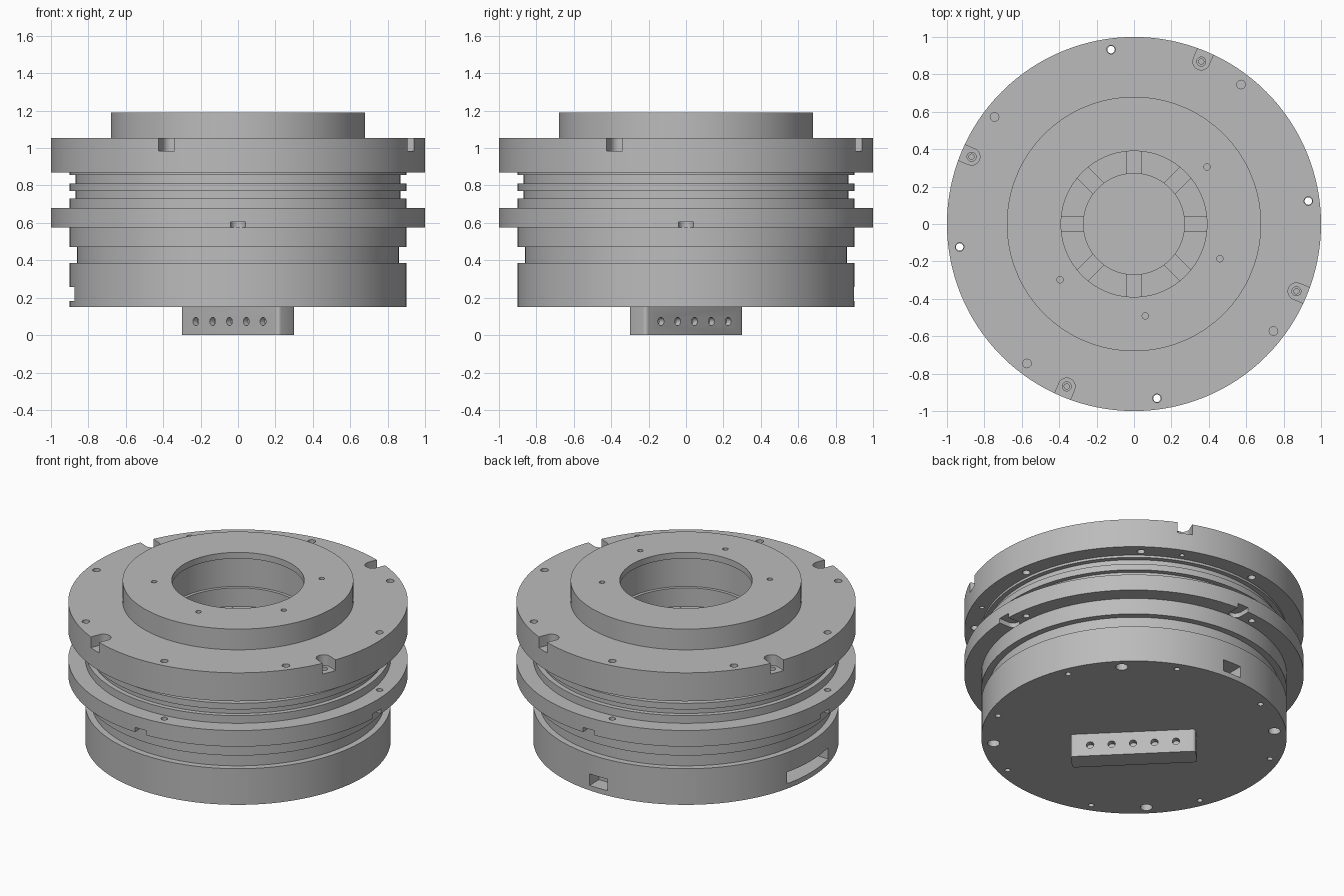
import bpy, bmesh
from math import radians, cos, sin, pi
from mathutils import Matrix

if "Cube" in bpy.data.objects:
    bpy.data.objects.remove(bpy.data.objects["Cube"])

metal = bpy.data.materials.new("machined grey")
metal.use_nodes = True
GREY = (0.5, 0.5, 0.5, 1)
metal.diffuse_color = GREY
metal.node_tree.nodes["Principled BSDF"].inputs["Base Color"].default_value = GREY


def add_object(name, bm):
    bmesh.ops.recalc_face_normals(bm, faces=bm.faces)
    mesh = bpy.data.meshes.new(name)
    bm.to_mesh(mesh)
    bm.free()
    mesh.materials.append(metal)
    ob = bpy.data.objects.new(name, mesh)
    bpy.context.collection.objects.link(ob)
    return ob


def lathe(name, profile, steps=128):
    """Spin a closed (radius, height) outline around z."""
    bm = bmesh.new()
    verts = [bm.verts.new((r, 0, z)) for r, z in profile]
    edges = [bm.edges.new((v, verts[(i + 1) % len(verts)])) for i, v in enumerate(verts)]
    bmesh.ops.spin(bm, geom=verts + edges, axis=(0, 0, 1), cent=(0, 0, 0),
                   angle=2 * pi, steps=steps, use_merge=True)
    bmesh.ops.remove_doubles(bm, verts=bm.verts, dist=0.0001)
    bmesh.ops.dissolve_degenerate(bm, edges=bm.edges, dist=0.0001)
    return add_object(name, bm)


def polar(angle, radius, z):
    return Matrix.Rotation(radians(angle), 4, "Z") @ Matrix.Translation((radius, 0, z))


def drill(bm, angle, radius, z0, z1, size):
    bmesh.ops.create_cone(bm, cap_ends=True, segments=20, radius1=size, radius2=size,
                          depth=z1 - z0, matrix=polar(angle, radius, (z0 + z1) / 2))


def box(bm, angle, radius, z, size):
    bmesh.ops.create_cube(bm, size=1, matrix=polar(angle, radius, z) @ Matrix.Diagonal((*size, 1)))


def u_slot(bm, angle, radius, z0, z1, half):
    """Radial slot with a round inner end, open at the rim."""
    outline = [(radius + half * cos(radians(a)), half * sin(radians(a))) for a in range(90, 271, 15)]
    outline += [(1.1, -half), (1.1, half)]
    low = [bm.verts.new(polar(angle, 0, 0) @ Matrix.Translation((x, y, z0)) @ Matrix().translation)
           for x, y in outline]
    face = bm.faces.new(low)
    top = bmesh.ops.extrude_face_region(bm, geom=[face])["geom"]
    bmesh.ops.translate(bm, vec=(0, 0, z1 - z0), verts=[g for g in top if isinstance(g, bmesh.types.BMVert)])


def cut(ob, bm):
    cutter = add_object("cutter", bm)
    cutter.hide_render = True
    mod = ob.modifiers.new("cut", "BOOLEAN")
    mod.operation, mod.solver, mod.object, mod.use_self = "DIFFERENCE", "EXACT", cutter, True
    bpy.context.view_layer.objects.active = ob
    bpy.ops.object.modifier_apply(modifier=mod.name)
    bpy.data.objects.remove(cutter)


# Lower housing with a groove and a closed floor
housing = lathe("lower_housing", [(0, .15), (.9, .15), (.9, .385), (.86, .385), (.86, .47), (.9, .47),
                                  (.9, .575), (.27, .575), (.27, .3), (0, .3)])
bm = bmesh.new()
for k in range(4):
    drill(bm, 45 + 90 * k, .83, .1, .25, .036)
for k in range(8):
    drill(bm, 22.5 + 45 * k, .84, .1, .25, .017)
box(bm, 90, .88, .22, (.16, .13, .075))
box(bm, 180, .88, .22, (.22, .42, .075))
cut(housing, bm)

# Middle flange with rim notches underneath
mid = lathe("middle_flange", [(.27, .575), (1, .575), (1, .68), (.27, .68)])
bm = bmesh.new()
for k in range(4):
    u_slot(bm, 90 * k, .93, .5, .605, .04)
    drill(bm, 7.5 + 90 * k, .94, .5, .8, .02)
cut(mid, bm)

# Ribbed neck holding the slotted inner ring
neck = lathe("ribbed_neck", [(.27, .68), (.9, .68), (.9, .73), (.87, .73), (.87, .77), (.9, .77), (.9, .81),
                             (.87, .81), (.87, .855), (.9, .855), (.9, .87), (.41, .87), (.41, .83), (.27, .83)])
bm = bmesh.new()
for k in range(8):
    box(bm, 45 * k, .32, .83, (.14, .08, .06))
cut(neck, bm)

# Top flange with rim pockets and bolt holes
flange = lathe("top_flange", [(.41, .87), (1, .87), (1, 1.055), (.43, 1.055), (.43, .95), (.41, .95)])
bm = bmesh.new()
for k in range(4):
    u_slot(bm, 67.5 + 90 * k, .94, .985, 1.2, .045)
for k in range(8):
    drill(bm, 7.5 + 45 * k, .94, .8, 1.2, .023)
cut(flange, bm)
for size, depth in ((.024, .96), (.014, .8)):
    bm = bmesh.new()
    for k in range(4):
        drill(bm, 67.5 + 90 * k, .94, depth, 1.02, size)
    cut(flange, bm)

# Raised hub with an undercut lip around the bore
hub = lathe("hub", [(.43, 1.055), (.68, 1.055), (.68, 1.19), (.39, 1.19), (.39, 1.15), (.43, 1.15)])
bm = bmesh.new()
for angle in (38, 217, 277, 338):
    drill(bm, angle, .495, 1.1, 1.3, .017)
cut(hub, bm)

# Connector block under the housing, set diagonally, with side sockets
bm = bmesh.new()
bmesh.ops.create_cube(bm, size=1, matrix=Matrix.Translation((0, 0, .075)) @ Matrix.Diagonal((.74, .13, .15, 1)))
upright = [e for e in bm.edges if abs(e.verts[0].co.z - e.verts[1].co.z) > .1]
bmesh.ops.bevel(bm, geom=upright, offset=.02, segments=4, profile=.5, affect="EDGES")
bm.transform(Matrix.Rotation(radians(-45), 4, "Z"))
block = add_object("connector_block", bm)
bm = bmesh.new()
for side in (-1, 1):
    for k in range(-2, 3):
        place = Matrix.Rotation(radians(-45), 4, "Z") @ Matrix.Translation((.127 * k, .065 * side, .073))
        bmesh.ops.create_cone(bm, cap_ends=True, segments=20, radius1=.022, radius2=.022, depth=.07,
                              matrix=place @ Matrix.Rotation(pi / 2, 4, "X"))
cut(block, bm)

# Smooth curved walls, keep machined edges sharp
for ob in (housing, mid, neck, flange, hub, block):
    bpy.ops.object.select_all(action="DESELECT")
    ob.select_set(True)
    bpy.context.view_layer.objects.active = ob
    bpy.ops.object.shade_smooth_by_angle(angle=radians(30))
